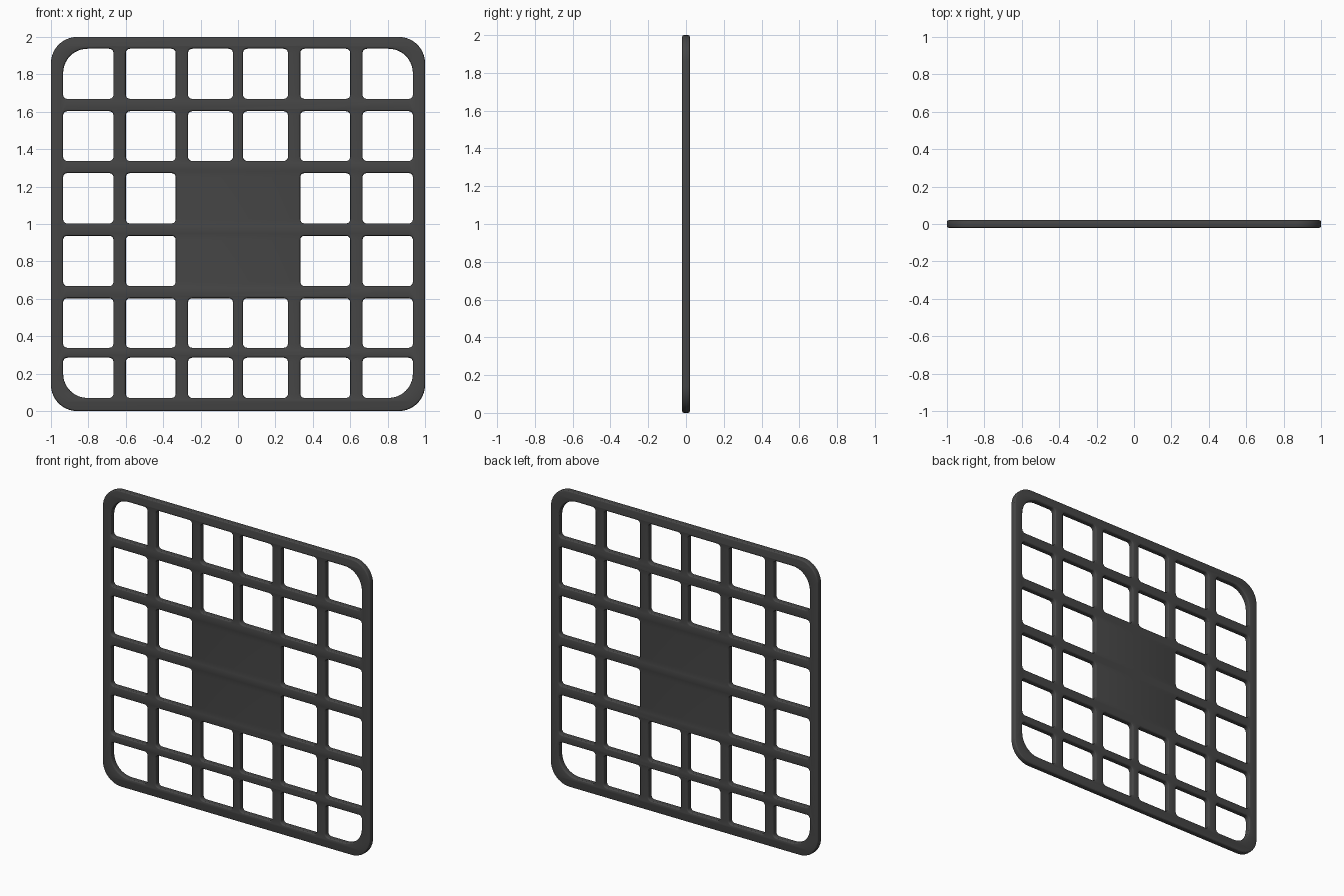
import bpy, bmesh
from math import sin, cos, pi, radians

if "Cube" in bpy.data.objects:
    bpy.data.objects.remove(bpy.data.objects["Cube"])

BEV = 0.011          # rounding of every edge
HALF = 0.021         # half thickness
COLS = [(-0.935, -0.666), (-0.6, -0.333), (-0.267, -0.027),
        (0.027, 0.267), (0.333, 0.6), (0.666, 0.935)]
ROWS = [(0.07, 0.285), (0.338, 0.603), (0.668, 0.937),
        (1.003, 1.272), (1.337, 1.603), (1.669, 1.937)]


def rounded_rect(x0, x1, z0, z1, radii, grow):
    """Rounded rectangle, grown outwards; radii run bl, br, tr, tl."""
    x0, x1, z0, z1 = x0 - grow, x1 + grow, z0 - grow, z1 + grow
    pts = []
    corners = [(x0, z0, 1, 1, pi), (x1, z0, -1, 1, 1.5 * pi),
               (x1, z1, -1, -1, 0), (x0, z1, 1, -1, 0.5 * pi)]
    for (x, z, sx, sz, start), r in zip(corners, radii):
        r += grow
        n = 10 if r > 0.08 else 5
        for i in range(n + 1):
            a = start + i / n * pi / 2
            pts.append((x + sx * r + r * cos(a), z + sz * r + r * sin(a)))
    return pts


def add_loop(curve, pts):
    s = curve.splines.new('POLY')
    s.points.add(len(pts) - 1)
    for p, (x, y) in zip(s.points, pts):
        p.co = (x, y, 0, 1)
    s.use_cyclic_u = True


curve = bpy.data.curves.new("grille", 'CURVE')
curve.dimensions = '2D'
curve.fill_mode = 'BOTH'
curve.extrude = HALF - BEV
curve.bevel_depth = BEV
curve.bevel_resolution = 2

# Outer frame outline
add_loop(curve, rounded_rect(-1, 1, 0, 2, [0.14] * 4, -BEV))

# Openings, leaving the middle four cells solid
for i, (x0, x1) in enumerate(COLS):
    for j, (z0, z1) in enumerate(ROWS):
        if i in (2, 3) and j in (2, 3):
            continue
        radii = [0.022] * 4
        corner = {(0, 0): 0, (5, 0): 1, (5, 5): 2, (0, 5): 3}.get((i, j))
        if corner is not None:
            radii[corner] = 0.13
        add_loop(curve, rounded_rect(x0, x1, z0, z1, radii, BEV))

grille = bpy.data.objects.new("grille_panel", curve)
bpy.context.collection.objects.link(grille)
grille.rotation_euler.x = radians(90)
bpy.context.view_layer.objects.active = grille
grille.select_set(True)
bpy.ops.object.convert(target='MESH')
grille = bpy.context.object
bpy.ops.object.transform_apply(rotation=True)

# Weld caps to the rounded sides
bm = bmesh.new()
bm.from_mesh(grille.data)
bmesh.ops.remove_doubles(bm, verts=bm.verts, dist=0.0002)
bmesh.ops.recalc_face_normals(bm, faces=bm.faces)
bm.to_mesh(grille.data)
bm.free()
bpy.ops.object.shade_smooth_by_angle(angle=radians(25))

# Dark grey finish
mat = bpy.data.materials.new("dark_grey")
mat.diffuse_color = (0.06, 0.06, 0.06, 1)
mat.use_nodes = True
mat.node_tree.nodes["Principled BSDF"].inputs["Base Color"].default_value = mat.diffuse_color
grille.data.materials.clear()
grille.data.materials.append(mat)
